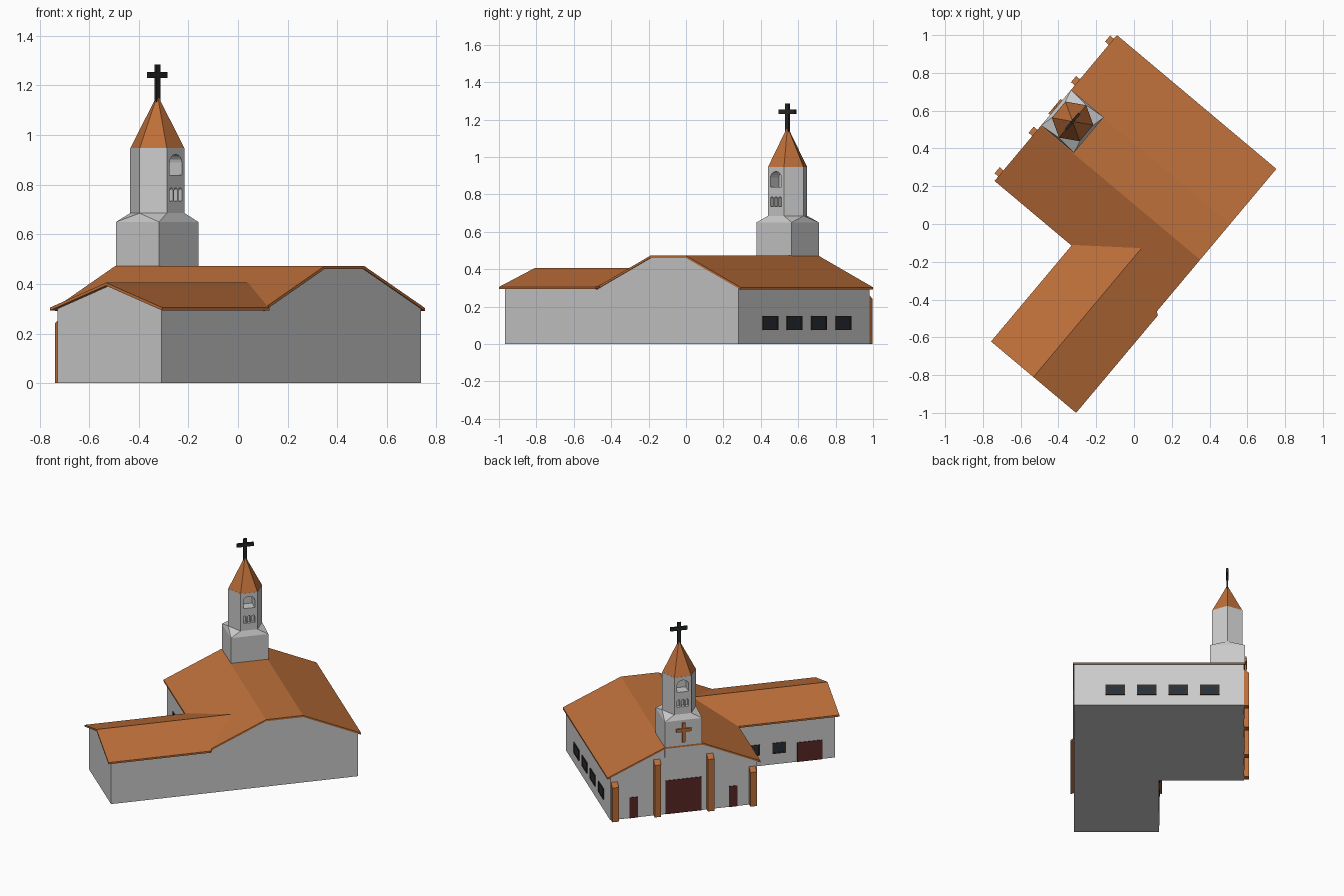
import bpy, bmesh, math

if "Cube" in bpy.data.objects:
    bpy.data.objects.remove(bpy.data.objects["Cube"])

TURN = -math.radians(40)      # everything is built axis-aligned, then turned


def material(name, rgb):
    m = bpy.data.materials.new(name)
    m.diffuse_color = (*rgb, 1)
    m.use_nodes = True
    m.node_tree.nodes["Principled BSDF"].inputs["Base Color"].default_value = m.diffuse_color
    return m


TILE = material("tile", (0.51, 0.16, 0.042))
DOOR = material("door_red", (0.10, 0.02, 0.018))
DARK = material("dark_metal", (0.018, 0.02, 0.02))
FRAME = material("frame_brown", (0.05, 0.025, 0.015))
GLASS = material("glass", (0.02, 0.028, 0.038))


def finish(name, bm, mat=None):
    bmesh.ops.recalc_face_normals(bm, faces=bm.faces)
    me = bpy.data.meshes.new(name)
    bm.to_mesh(me)
    bm.free()
    ob = bpy.data.objects.new(name, me)
    bpy.context.collection.objects.link(ob)
    ob.rotation_euler.z = TURN
    if mat:
        me.materials.append(mat)
    return ob


def add_loft(bm, loop1, loop2):
    v1 = [bm.verts.new(p) for p in loop1]
    v2 = [bm.verts.new(p) for p in loop2]
    n = len(v1)
    bm.faces.new(v1)
    bm.faces.new(v2[::-1])
    for i in range(n):
        j = (i + 1) % n
        bm.faces.new((v1[i], v2[i], v2[j], v1[j]))


def loft(name, loop1, loop2, mat=None):
    bm = bmesh.new()
    add_loft(bm, loop1, loop2)
    return finish(name, bm, mat)


def box(name, x0, x1, y0, y1, z0, z1, mat=None):
    ring = [(x0, y0), (x1, y0), (x1, y1), (x0, y1)]
    return loft(name, [(x, y, z0) for x, y in ring], [(x, y, z1) for x, y in ring], mat)


def sheet(profile, t=0.012):
    return profile + [(p, z - t) for p, z in reversed(profile)]


# Nave: walls and flat-topped roof, running along x
nave = [(-0.28, 0), (-0.28, 0.302), (0.08, 0.463), (0.325, 0.463), (0.688, 0.302), (0.688, 0)]
loft("nave_walls", [(-0.705, y, z) for y, z in nave], [(0.385, y, z) for y, z in nave])
roof = sheet([(-0.30, 0.303), (0.08, 0.473), (0.325, 0.473), (0.708, 0.303)])
loft("nave_roof", [(-0.712, y, z) for y, z in roof], [(0.39, y, z) for y, z in roof], TILE)

# Side wing: walls and gable roof whose inner end follows the nave slope
wing = [(-0.16, 0), (-0.16, 0.30), (0.113, 0.394), (0.385, 0.30), (0.385, 0)]
loft("wing_walls", [(x, -0.94, z) for x, z in wing], [(x, -0.28, z) for x, z in wing])
wroof = sheet([(-0.18, 0.305), (0.113, 0.405), (0.408, 0.305)])
ends = [-0.29, -0.07, -0.29, -0.29, -0.07, -0.29]
loft("wing_roof", [(x, -0.963, z) for x, z in wroof],
     [(x, y, z) for (x, z), y in zip(wroof, ends)], TILE)

# Tower base: square block, tapering to the hexagon
CX, CY, R = -0.598, 0.207, 0.112
box("tower_base", -0.712, -0.486, 0.084, 0.33, 0.40, 0.65)
hexagon = [(CX + R * math.cos(math.radians(30 + 60 * k)),
            CY + R * math.sin(math.radians(30 + 60 * k))) for k in range(6)]
bm = bmesh.new()
for x in (-0.712, -0.486):
    for y in (0.084, 0.33):
        bm.verts.new((x, y, 0.65))
for x, y in hexagon:
    bm.verts.new((x, y, 0.685))
bmesh.ops.convex_hull(bm, input=bm.verts)
bmesh.ops.dissolve_limit(bm, angle_limit=0.01, verts=bm.verts, edges=bm.edges)
finish("tower_shoulder", bm)

# Belfry: hexagonal shaft with arched openings on its front and back
belfry = loft("belfry", [(x, y, 0.685) for x, y in hexagon], [(x, y, 0.947) for x, y in hexagon])


def arch(y, half, z0, spring, rise, x0, x1, bm):
    pts = [(y - half, z0), (y + half, z0)]
    pts += [(y + half * math.cos(math.pi * k / 8), spring + rise * math.sin(math.pi * k / 8))
            for k in range(9)]
    add_loft(bm, [(x0, p, z) for p, z in pts], [(x1, p, z) for p, z in pts])


bm = bmesh.new()
apothem = R * math.cos(math.pi / 6)
for side in (-1, 1):
    face = CX + side * apothem
    arch(CY, 0.038, 0.84, 0.89, 0.032, face + side * 0.02, face - side * 0.07, bm)
    for k in (-1, 0, 1):
        arch(CY + k * 0.028, 0.010, 0.735, 0.777, 0.010, face + side * 0.02, face - side * 0.025, bm)
cutter = finish("belfry_cutter", bm)
cutter.hide_render = True
cutter.display_type = 'WIRE'
mod = belfry.modifiers.new("openings", 'BOOLEAN')
mod.operation = 'DIFFERENCE'
mod.solver = 'EXACT'
mod.object = cutter

# Spire
bm = bmesh.new()
ring = [bm.verts.new((x, y, 0.945)) for x, y in hexagon]
tip = bm.verts.new((CX, CY, 1.162))
bm.faces.new(ring)
for i in range(6):
    bm.faces.new((ring[i], ring[(i + 1) % 6], tip))
finish("spire", bm, TILE)


# Crosses: one on the spire, one on the tower front
def cross(name, x0, x1, z0, z1, bar_z, half_bar, half_w, mat):
    box(name + "_post", x0, x1, CY - half_w, CY + half_w, z0, z1, mat)
    box(name + "_bar", x0 - 0.001, x1 + 0.001, CY - half_bar, CY + half_bar,
        bar_z - half_w, bar_z + half_w, mat)


cross("spire_cross", CX - 0.006, CX + 0.006, 1.13, 1.285, 1.242, 0.056, 0.012, DARK)
cross("front_cross", -0.722, -0.705, 0.497, 0.632, 0.582, 0.05, 0.011, TILE)

# Front: mirrored buttresses with sloped caps, doors
for side, word in ((-1, "right"), (1, "left")):
    for off, h, label in ((0.175, 0.365, "inner"), (0.455, 0.24, "outer")):
        y = CY + side * off
        prof = [(-0.70, 0), (-0.738, 0), (-0.738, h), (-0.70, h + 0.03)]
        loft(f"{label}_buttress_{word}", [(x, y - 0.021, z) for x, z in prof],
             [(x, y + 0.021, z) for x, z in prof], TILE)
    y = CY + side * 0.328
    box(f"small_door_{word}", -0.709, -0.70, y - 0.027, y + 0.027, 0, 0.145, DOOR)
box("main_door", -0.709, -0.70, CY - 0.118, CY + 0.118, 0, 0.235, DOOR)
box("wing_door", -0.165, -0.155, -0.855, -0.69, 0, 0.135, DOOR)


# Windows: pane with four frame bars, on a wall facing along x or y
def window(name, axis, wall, out, mid, half):
    def part(suffix, p0, p1, z0, z1, d, mat):
        lo, hi = sorted((wall - out * 0.01, wall + out * d))
        if axis == 'y':
            box(name + suffix, p0, p1, lo, hi, z0, z1, mat)
        else:
            box(name + suffix, lo, hi, p0, p1, z0, z1, mat)
    a, b, z0, z1, t = mid - half, mid + half, 0.075, 0.15, 0.008
    part("_pane", a, b, z0, z1, 0.002, GLASS)
    part("_sill", a, b, z0, z0 + t, 0.006, FRAME)
    part("_head", a, b, z1 - t, z1, 0.006, FRAME)
    part("_jamb_a", a, a + t, z0 + t, z1 - t, 0.006, FRAME)
    part("_jamb_b", b - t, b, z0 + t, z1 - t, 0.006, FRAME)


for i in range(4):
    x = -0.485 + 0.202 * i
    window(f"nave_window_{i}", 'y', 0.688, 1, x, 0.063)
    if i < 2:
        window(f"nave_side_window_{i}", 'y', -0.28, -1, x, 0.063)
for i, y in enumerate((-0.57, -0.40)):
    window(f"wing_window_{i}", 'x', -0.16, -1, y, 0.044)
